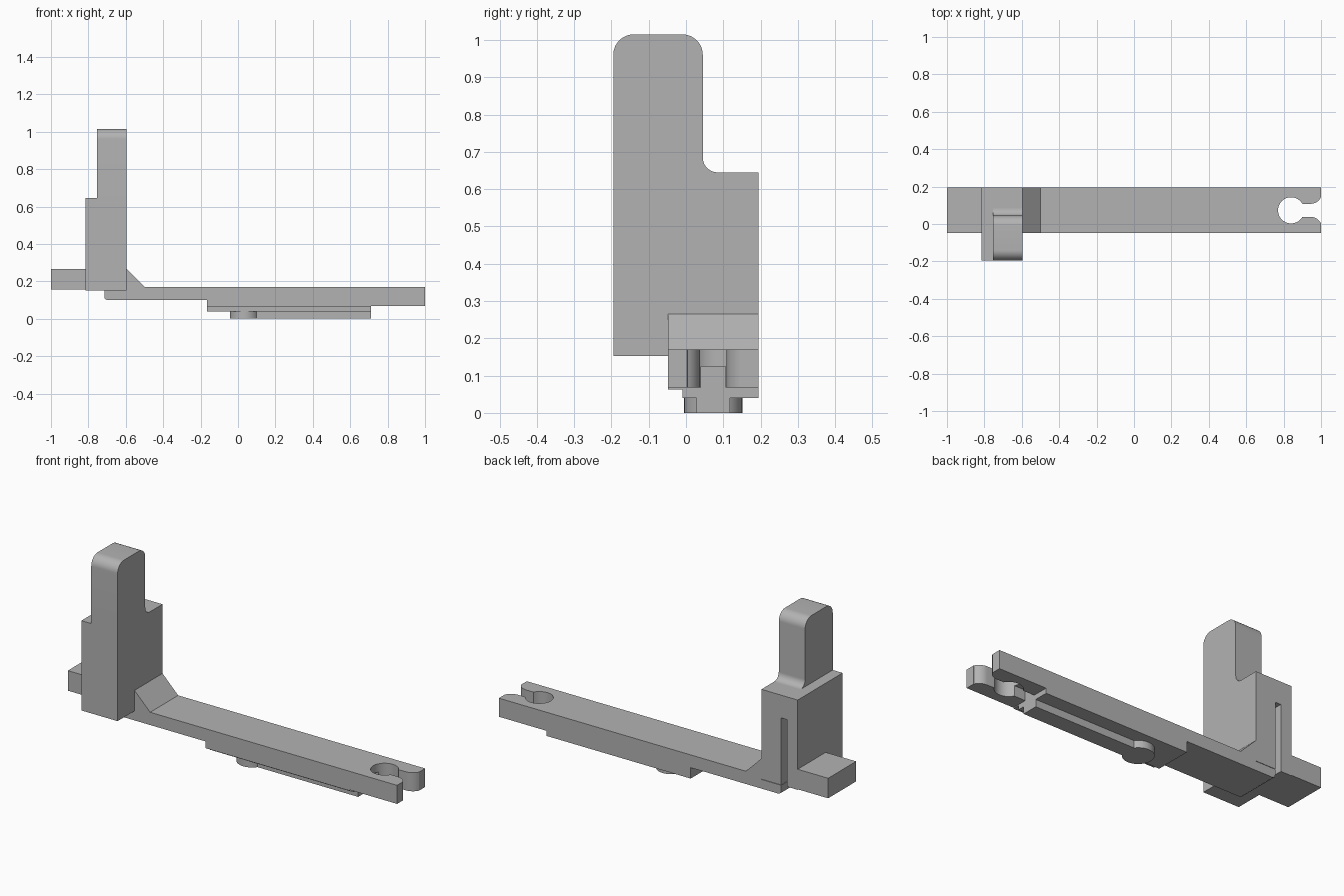
import bpy, bmesh
from math import cos, sin, radians
from mathutils import Vector

cube = bpy.data.objects.get("Cube")
if cube:
    bpy.data.objects.remove(cube, do_unlink=True)

grey = bpy.data.materials.new("matte_grey")
grey.use_nodes = True
grey.diffuse_color = (0.45, 0.45, 0.45, 1)
grey.node_tree.nodes["Principled BSDF"].inputs["Base Color"].default_value = (0.45, 0.45, 0.45, 1)


def arc(cx, cy, r, start, end, n=12):
    angles = [radians(start + (end - start) * i / n) for i in range(n + 1)]
    return [(cx + r * cos(a), cy + r * sin(a)) for a in angles]


def extrude(name, outline, axis, low, high):
    """Extrude a flat outline along an axis; outline uses the other two axes in order."""
    place = {"x": lambda p: (low, p[0], p[1]),
             "y": lambda p: (p[0], low, p[1]),
             "z": lambda p: (p[0], p[1], low)}[axis]
    shift = Vector([(high - low) * (axis == a) for a in "xyz"])
    bm = bmesh.new()
    face = bm.faces.new([bm.verts.new(place(p)) for p in outline])
    result = bmesh.ops.extrude_face_region(bm, geom=[face])
    moved = [g for g in result["geom"] if isinstance(g, bmesh.types.BMVert)]
    bmesh.ops.translate(bm, verts=moved, vec=shift)
    bmesh.ops.recalc_face_normals(bm, faces=bm.faces)
    mesh = bpy.data.meshes.new(name)
    bm.to_mesh(mesh)
    bm.free()
    mesh.materials.append(grey)
    obj = bpy.data.objects.new(name, mesh)
    bpy.context.collection.objects.link(obj)
    return obj


def box(name, x, y, z):
    return extrude(name, [(x[0], y[0]), (x[1], y[0]), (x[1], y[1]), (x[0], y[1])], "z", *z)


def activate(obj):
    bpy.ops.object.select_all(action="DESELECT")
    obj.select_set(True)
    bpy.context.view_layer.objects.active = obj


def cut(obj, cutter):
    cutter.hide_render = True
    mod = obj.modifiers.new("cut", "BOOLEAN")
    mod.operation, mod.solver, mod.object = "DIFFERENCE", "EXACT", cutter
    activate(obj)
    bpy.ops.object.modifier_apply(modifier=mod.name)
    bpy.data.objects.remove(cutter, do_unlink=True)


FRONT, BACK = -0.048, 0.195
TOWER_RIGHT, TOWER_LEFT = -0.815, -0.595
MID = 0.073

# Long arm with the ramp at the tower foot
arm = extrude("arm", [
    (TOWER_LEFT, 0.265), (-0.5, 0.17), (1, 0.17), (1, 0.068), (0.71, 0.068), (0.71, 0.063),
    (-0.165, 0.063), (-0.165, 0.10), (-0.70, 0.10), (-0.712, 0.107), (-0.715, 0.12),
    (-0.715, 0.15), (TOWER_LEFT, 0.15)], "y", FRONT, BACK)

# Keyhole with flared lips, open at the arm end
upper = [(1.03, MID + 0.07)] + arc(0.945, MID + 0.095, 0.06, -25, -90, 8)
lower = [(x, 2 * MID - y) for x, y in reversed(upper)]
cut(arm, extrude("keyhole_cutter", upper + arc(0.84, MID, 0.07, 30, 330, 32) + lower,
                 "z", -0.1, 0.3))
# Groove under the arm between keyhole and tongue
cut(arm, box("groove_cutter", (0.71, 0.80), (0.04, 0.106), (0, 0.125)))

# Plate, tongue and round pad under the arm
box("under_plate", (-0.165, 0.71), (-0.01, BACK), (0.04, 0.063))
box("tongue", (0.03, 0.71), (0.028, 0.118), (0, 0.04))
pad = extrude("round_pad", arc(0.035, MID, 0.078, 0, 350, 35), "z", 0, 0.04)

# Tower base with a narrow slit in its back
base = box("tower_base", (TOWER_RIGHT, TOWER_LEFT), (-0.195, BACK), (0.152, 0.645))
cut(base, box("slit_cutter", (-0.75, -0.715), (-0.11, 0.3), (0, 0.52)))

# Tower top with rounded crown and a fillet at its foot
top = extrude("tower_top",
              [(-0.195, 0.645)] + arc(0.085, 0.685, 0.04, 270, 180)
              + arc(-0.01, 0.96, 0.055, 0, 90) + arc(-0.14, 0.96, 0.055, 90, 180),
              "x", -0.755, TOWER_LEFT)

# Side block
box("side_block", (-1, TOWER_RIGHT), (FRONT, BACK), (0.155, 0.265))

for obj in (arm, pad, top):
    activate(obj)
    bpy.ops.object.shade_smooth_by_angle(angle=radians(30))
